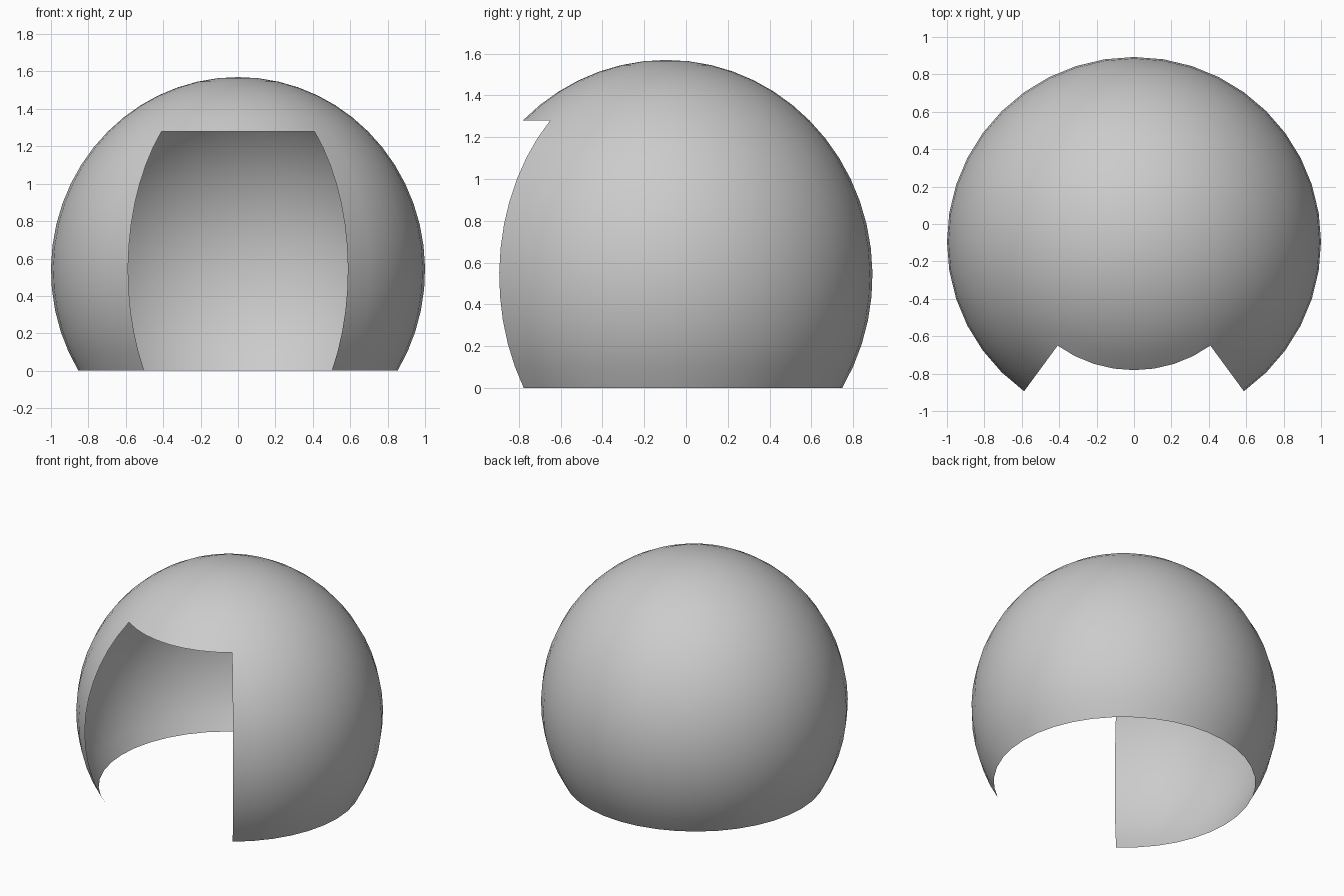
import bpy, bmesh
from math import sin, cos, radians

if "Cube" in bpy.data.objects:
    bpy.data.objects.remove(bpy.data.objects["Cube"])

RX, RY, RZ = 1.0, 0.988, 1.032      # dome radii
CY, CZ = -0.095, 0.538              # dome centre
SEGS = 40                           # 9 degree columns
DOOR = 4                            # door half width in columns
LOW, LINTEL = -31.42, 46.0          # latitudes of ground edge and door top

# Latitude rows: wall rows beside the door, then cap rows above it
WALL, CAP = 12, 7
lats = [LOW + (LINTEL - LOW) * i / WALL for i in range(WALL + 1)]
lats += [LINTEL + (90 - LINTEL) * i / CAP for i in range(1, CAP)]

bm = bmesh.new()


def ring(lat):
    # angle 0 faces the front (-y)
    r, z = cos(radians(lat)), sin(radians(lat))
    row = []
    for s in range(SEGS):
        a = radians(360 * s / SEGS)
        row.append(bm.verts.new((RX * r * sin(a), CY - RY * r * cos(a), max(0, CZ + RZ * z))))
    return row


rows = [ring(lat) for lat in lats]
top = bm.verts.new((0, CY, CZ + RZ))

for i in range(len(rows) - 1):
    for s in range(SEGS):
        # leave the doorway open
        if i < WALL and (s < DOOR or s >= SEGS - DOOR):
            continue
        t = (s + 1) % SEGS
        bm.faces.new((rows[i][s], rows[i][t], rows[i + 1][t], rows[i + 1][s]))
for s in range(SEGS):
    bm.faces.new((rows[-1][s], rows[-1][(s + 1) % SEGS], top))

bmesh.ops.delete(bm, geom=[v for v in bm.verts if not v.link_faces], context='VERTS')
for f in bm.faces:
    f.smooth = True

# Thin open dome shell
mesh = bpy.data.meshes.new("dome_shell")
bm.to_mesh(mesh)
bm.free()
dome = bpy.data.objects.new("dome_shell", mesh)
bpy.context.collection.objects.link(dome)
